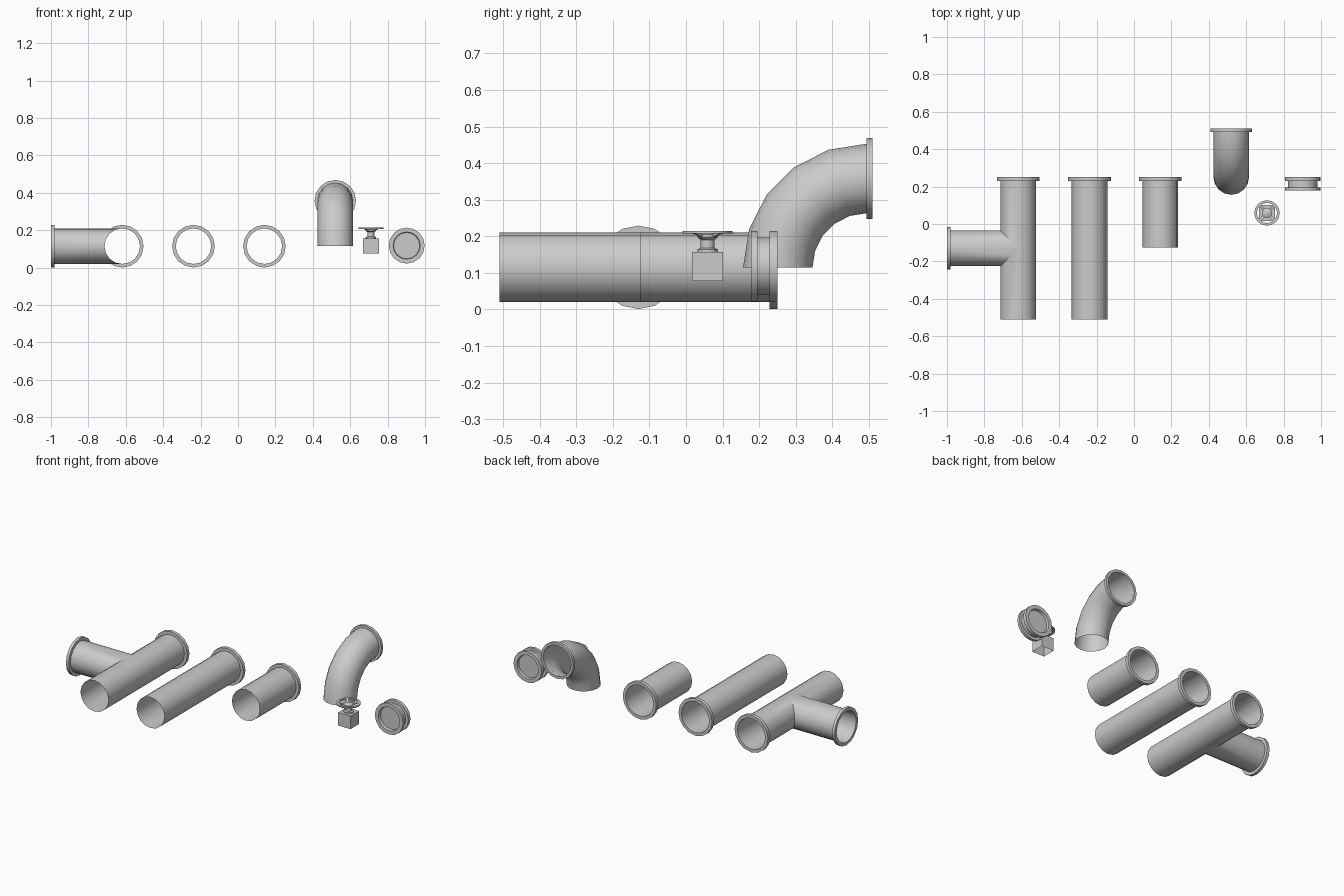
import bpy, bmesh
from math import sin, cos, pi
from mathutils import Vector, Matrix

if "Cube" in bpy.data.objects:
    bpy.data.objects.remove(bpy.data.objects["Cube"])

N = 16
R, RF, T = 0.095, 0.114, 0.021   # pipe radius, flange radius, flange thickness
ZC = 0.115                       # axis height of the lying pipes
X, Y, Z = Vector((1, 0, 0)), Vector((0, 1, 0)), Vector((0, 0, 1))


def finish(name, bm, merge=True):
    if merge:
        bmesh.ops.remove_doubles(bm, verts=bm.verts, dist=1e-5)
    bmesh.ops.recalc_face_normals(bm, faces=bm.faces)
    me = bpy.data.meshes.new(name)
    bm.to_mesh(me)
    bm.free()
    ob = bpy.data.objects.new(name, me)
    bpy.context.collection.objects.link(ob)
    bpy.ops.object.select_all(action='DESELECT')
    ob.select_set(True)
    bpy.context.view_layer.objects.active = ob
    bpy.ops.object.shade_smooth_by_angle(angle=0.61)
    return ob


def loft(bm, rings):
    # skin a list of closed rings of points
    vs = [[bm.verts.new(p) for p in ring] for ring in rings]
    for a, b in zip(vs, vs[1:]):
        n = len(a)
        for i in range(n):
            bm.faces.new((a[i], a[(i + 1) % n], b[(i + 1) % n], b[i]))
    return vs


def ring(c, r, u, v, n=N):
    return [Vector(c) + (u * cos(2 * pi * i / n) + v * sin(2 * pi * i / n)) * r for i in range(n)]


def revolve(bm, origin, axis, u, profile, n=N):
    # profile: (radius, distance along the axis)
    v = axis.cross(u)
    return loft(bm, [ring(Vector(origin) + axis * t, r, u, v, n) for r, t in profile])


def flange(end, r=R, rf=RF, t=T):
    return [(r, end), (rf, end), (rf, end - t), (r, end - t)]


# straight pipes
for name, x, y0 in (("long_pipe", -0.238, -0.51), ("short_pipe", 0.141, -0.125)):
    bm = bmesh.new()
    revolve(bm, (x, 0, ZC), Y, Z, [(R, y0)] + flange(0.25))
    finish(name, bm)

# tee: main pipe with an opening mitred to an equal branch
bm = bmesh.new()
cx, cy = -0.619, -0.13
c = Vector((cx, 0, ZC))
revolve(bm, c, Y, Z, flange(0.25))
cols = [(R * sin(2 * pi * i / N), R * cos(2 * pi * i / N)) for i in range(N)]
for i in range(N):
    a, b = cols[i], cols[(i + 1) % N]
    da, db = max(0, -a[0]), max(0, -b[0])
    for e, s in ((-0.51, -1), (0.25, 1)):
        bm.faces.new([bm.verts.new(c + Vector((p[0], y, p[1]))) for p, y in
                      ((a, e), (b, e), (b, cy + s * db), (a, cy + s * da))
                      ])
base = ring((cx, cy, ZC), R, Z, Y)
inner = [p - X * abs(p.y - cy) for p in base]
outer = [Vector((-1, p.y, p.z)) for p in base]
loft(bm, [inner, outer])
revolve(bm, (cx, cy, ZC), -X, Z, flange(1 + cx, t=0.018))
finish("tee_pipe", bm)

# elbow: five 18 degree steps, flange facing back
bm = bmesh.new()
ex, ey, B = 0.52, 0.494, 0.243
rings = []
for k in range(6):
    a = k * pi / 10
    d = Vector((0, -cos(a), sin(a)))
    rings.append(ring(Vector((ex, ey, ZC)) + d * B, R, d, X))
loft(bm, rings)
revolve(bm, (ex, 0, ZC + B), Y, Z, [(R, ey)] + flange(0.51, rf=0.111, t=0.017))
finish("elbow_pipe", bm)

# end cap: grooved disc with recessed faces
bm = bmesh.new()
vs = revolve(bm, (0.902, 0, 0.118), Y, Z,
             [(0.070, 0.197), (0.073, 0.178), (0.096, 0.178), (0.096, 0.195), (0.079, 0.195),
              (0.079, 0.229), (0.096, 0.229), (0.096, 0.25), (0.073, 0.25), (0.070, 0.235)])
bm.faces.new(vs[0])
bm.faces.new(vs[-1])
finish("end_cap", bm)

# valve body: box open underneath
vx, vy = 0.711, 0.059
bm = bmesh.new()
bmesh.ops.create_cube(bm, size=1, matrix=Matrix.Translation((vx, vy, 0.117)) @
                      Matrix.Diagonal((0.084, 0.084, 0.08, 1)))
bm.normal_update()
bmesh.ops.delete(bm, geom=[f for f in bm.faces if f.normal.z < -0.5], context='FACES')
finish("valve_body", bm)

# valve stem
bm = bmesh.new()
vs = revolve(bm, (vx, vy, 0), Z, X,
             [(0.028, 0.157), (0.028, 0.164), (0.019, 0.168), (0.019, 0.19),
              (0.027, 0.196), (0.027, 0.205), (0.012, 0.212)], 12)
bm.faces.new(vs[-1])
finish("valve_stem", bm)

# hand wheel: rim and four sloping diagonal spokes
bm = bmesh.new()
revolve(bm, (vx, vy, 0), Z, X,
        [(0.054, 0.207), (0.068, 0.207), (0.068, 0.214), (0.054, 0.214), (0.054, 0.207)])
for k in range(4):
    a = pi / 4 + k * pi / 2
    d = Vector((cos(a), sin(a), 0))
    w = Z.cross(d) * 0.007
    rs = []
    for r, z in ((0.02, 0.197), (0.056, 0.208)):
        p = Vector((vx, vy, z)) + d * r
        rs.append([p - w, p + w, p + w + Z * 0.006, p - w + Z * 0.006])
    loft(bm, rs)
finish("hand_wheel", bm)
